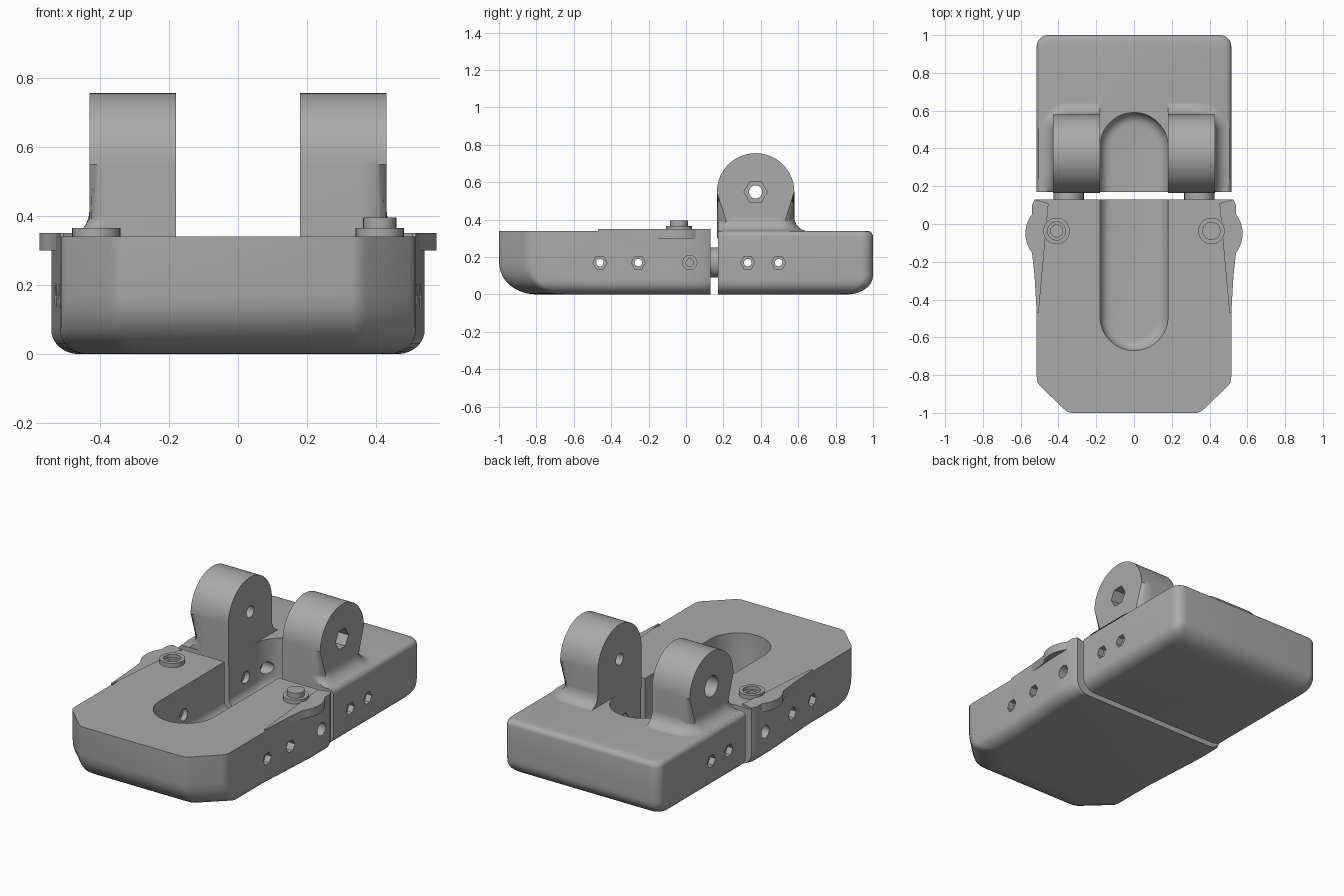
import bpy, bmesh, math
from mathutils import Matrix, Vector

cube = bpy.data.objects.get("Cube")
if cube:
    bpy.data.objects.remove(cube, do_unlink=True)

grey = bpy.data.materials.new("plain_grey")
grey.use_nodes = True
colour = (0.4, 0.4, 0.4, 1)
grey.diffuse_color = colour
grey.node_tree.nodes["Principled BSDF"].inputs["Base Color"].default_value = colour

TOP, HOLE_Z = 0.34, 0.17


def make(name, bm):
    bmesh.ops.recalc_face_normals(bm, faces=bm.faces)
    mesh = bpy.data.meshes.new(name)
    bm.to_mesh(mesh)
    bm.free()
    mesh.materials.append(grey)
    ob = bpy.data.objects.new(name, mesh)
    bpy.context.collection.objects.link(ob)
    return ob


def loft(name, rings):
    """Skin a stack of equal rings and cap both ends."""
    bm = bmesh.new()
    loops = [[bm.verts.new(p) for p in ring] for ring in rings]
    for a, b in zip(loops, loops[1:]):
        for i in range(len(a)):
            j = (i + 1) % len(a)
            bm.faces.new((a[i], a[j], b[j], b[i]))
    bm.faces.new(loops[0])
    bm.faces.new(loops[-1])
    return make(name, bm)


def prism(name, outline, z0, z1):
    return loft(name, [[(x, y, z) for x, y in outline] for z in (z0, z1)])


def rod(name, axis, centre, r, length, sides=32):
    bm = bmesh.new()
    turn = Vector((0, 0, 1)).rotation_difference(Vector(axis)).to_matrix().to_4x4()
    bmesh.ops.create_cone(bm, cap_ends=True, segments=sides, radius1=r, radius2=r,
                          depth=length, matrix=Matrix.Translation(centre) @ turn)
    return make(name, bm)


def cut(ob, cutters):
    """Subtract the cutters one after another and bake the result."""
    for c in cutters:
        m = ob.modifiers.new("cut", 'BOOLEAN')
        m.operation, m.solver, m.object = 'DIFFERENCE', 'EXACT', c
    bpy.context.view_layer.update()
    dg = bpy.context.evaluated_depsgraph_get()
    mesh = bpy.data.meshes.new_from_object(ob.evaluated_get(dg))
    ob.modifiers.clear()
    ob.data = mesh


def smooth(ob, angle=32):
    ob.data.shade_smooth()
    ob.data.set_sharp_from_angle(angle=math.radians(angle))


def drop(objects):
    for ob in objects:
        bpy.data.objects.remove(ob, do_unlink=True)


def arc(cx, cy, r, a0, a1, n=8):
    return [(cx + r * math.cos(math.radians(a0 + (a1 - a0) * i / n)),
             cy + r * math.sin(math.radians(a0 + (a1 - a0) * i / n))) for i in range(n + 1)]


def ease(d, height, depth):
    """Inset of an elliptical edge rounding at distance d from the flat face."""
    t = max(0, 1 - d / height)
    return depth * (1 - math.sqrt(1 - t * t))


def mirrored(half):
    return half + [(-x, y) for x, y in reversed(half)]


def slot(name, centre, end, opening):
    """Cutter for a round-ended pocket with a filleted floor."""
    floor, fillet = 0.05, 0.06
    rings = []
    for z in [floor + fillet * (1 - math.cos(math.radians(a))) for a in range(0, 91, 15)] + [0.5]:
        r = 0.18 - ease(z - floor, fillet, fillet)
        ring = arc(0, centre, r, 0, 180 * end, 24)
        rings.append([(x, y, z) for x, y in ring + [(-r, opening), (r, opening)]])
    return loft(name, rings)


def side_holes(y, through=True):
    """Counterbored holes running across the body."""
    X = (1, 0, 0)
    if through:
        return [rod("cut", X, (0, y, HOLE_Z), 0.02, 1.4),
                rod("cut", X, (0, y, HOLE_Z), 0.036, 0.42)] + \
               [rod("cut", X, (s * 0.56, y, HOLE_Z), 0.038, 0.16, 6) for s in (-1, 1)]
    return [rod("cut", X, (s * 0.56, y, HOLE_Z), r, w) for s in (-1, 1)
            for r, w in ((0.038, 0.16), (0.02, 0.3))]


levels = [0, 0.002, 0.006, 0.012, 0.02, 0.03, 0.045, 0.06, 0.08, 0.1, 0.13, 0.17]

# Front body: chamfered nose, flared rear, rounded underside
nose = [(0.33, -1), (0.35, -0.995), (0.37, -0.98), (0.495, -0.86), (0.51, -0.84), (0.515, -0.81),
        (0.515, -0.47), (0.54, -0.05), (0.54, 0.1), (0.525, 0.13)]
rings = []
for z in levels + [TOP]:
    side, front = ease(z, 0.07, 0.08), ease(z, 0.17, 0.2)
    half = [(x - side, y + front * max(0, min(1, (-0.47 - y) / 0.4))) for x, y in nose]
    rings.append([(x, y, z) for x, y in mirrored(half)])
front_body = loft("front_body", rings)

# Rear body: rounded corners, soft top edge, rounded underside
rings = []
for z in levels + [TOP - d for d in (0.03, 0.02, 0.01, 0.004, 0)]:
    top = ease(TOP - z, 0.03, 0.03)
    side = ease(z, 0.07, 0.08) + top
    back = ease(z, 0.1, 0.14) + top
    half = [(0.515 - side, 0.17)] + arc(0.455 - side, 0.94 - back, 0.06, 0, 90)
    rings.append([(x, y, z) for x, y in mirrored(half)])
rear_body = loft("rear_body", rings)

# Clevis: arched block with softened outer faces, split by the centre gap
bm = bmesh.new()
arch = [(0.165, 0.3)] + [(y, z) for y, z in arc(0.372, 0.548, 0.207, 180, 0, 32)] + [(0.579, 0.3)]
loops = [[bm.verts.new((x, y, z)) for y, z in arch] for x in (-0.43, 0.43)]
caps = [bm.faces.new(l) for l in loops]
for i in range(len(arch)):
    j = (i + 1) % len(arch)
    bm.faces.new((loops[0][i], loops[0][j], loops[1][j], loops[1][i]))
rim = [e for f in caps for e in f.edges if max(v.co.z for v in e.verts) > 0.31]
bmesh.ops.bevel(bm, geom=rim, offset=0.08, segments=8, profile=0.5, affect='EDGES')
clevis = make("clevis", bm)

# Fillet where the clevis meets the rear body
rings = []
for a in range(0, 91, 15):
    z = TOP - 0.002 + 0.075 * (1 - math.cos(math.radians(a)))
    g = 0.075 * (1 - math.sin(math.radians(a)))
    half = arc(0.35, 0.245, 0.08 + g, -90, 0) + arc(0.35, 0.499, 0.08 + g, 0, 90)
    rings.append([(x, max(y, 0.17 + 0.0001 * i), z) for i, (x, y) in enumerate(mirrored(half))])
clevis_fillet = loft("clevis_fillet", rings)

# Gap, pivot bore, hexagonal nut seat and round head seat
gap = prism("cut", [(-0.18, 0), (0.18, 0), (0.18, 0.9), (-0.18, 0.9)], 0.2, 0.9)
pivot = (0.372, 0.548)
bores = [rod("cut", (1, 0, 0), (0, *pivot), 0.035, 1),
         rod("cut", (1, 0, 0), (0.43, *pivot), 0.062, 0.16, 6),
         rod("cut", (1, 0, 0), (-0.43, *pivot), 0.062, 0.16)]
cut(clevis, [gap] + bores)
cut(clevis_fillet, [gap])
drop([gap] + bores)

# Raised wing plates and bolt bosses on the front body
bolts = []
fittings = []
for s, label in ((1, "left"), (-1, "right")):
    wing = [(0.515, -0.47), (0.54, -0.05), (0.54, 0.1), (0.525, 0.13)] + \
        arc(0.41, -0.05, 0.165, 75, -38, 16) + [(0.505, -0.47)]
    wing = [(s * x, y) for x, y in wing]
    plate = prism(label + "_wing_plate", wing, 0.3, 0.35)
    boss = rod(label + "_bolt_boss", (0, 0, 1), (s * 0.41, -0.037, 0.34), 0.07, 0.05)
    holes = [rod("cut", (0, 0, 1), (s * 0.41, -0.037, 0.3), 0.032, 0.24),
             rod("cut", (0, 0, 1), (s * 0.41, -0.037, 0.37), 0.048, 0.05)]
    for part in (plate, boss):
        cut(part, holes)
        fittings.append(part)
    bolts += holes
    # Connecting pins between the two bodies
    fittings.append(rod(label + "_pin", (0, 1, 0), (s * 0.346, 0.15, HOLE_Z), 0.08, 0.08))

# Pockets and cross holes
front_cuts = [slot("cut", -0.49, -1, 0.3)] + side_holes(-0.46) + side_holes(-0.255) \
    + side_holes(0.02, False) + bolts
rear_cuts = [slot("cut", 0.41, 1, 0)] + side_holes(0.33) + side_holes(0.495)
cut(front_body, front_cuts)
cut(rear_body, rear_cuts)
drop(front_cuts + rear_cuts)

for part in [front_body, rear_body, clevis, clevis_fillet] + fittings:
    smooth(part)
